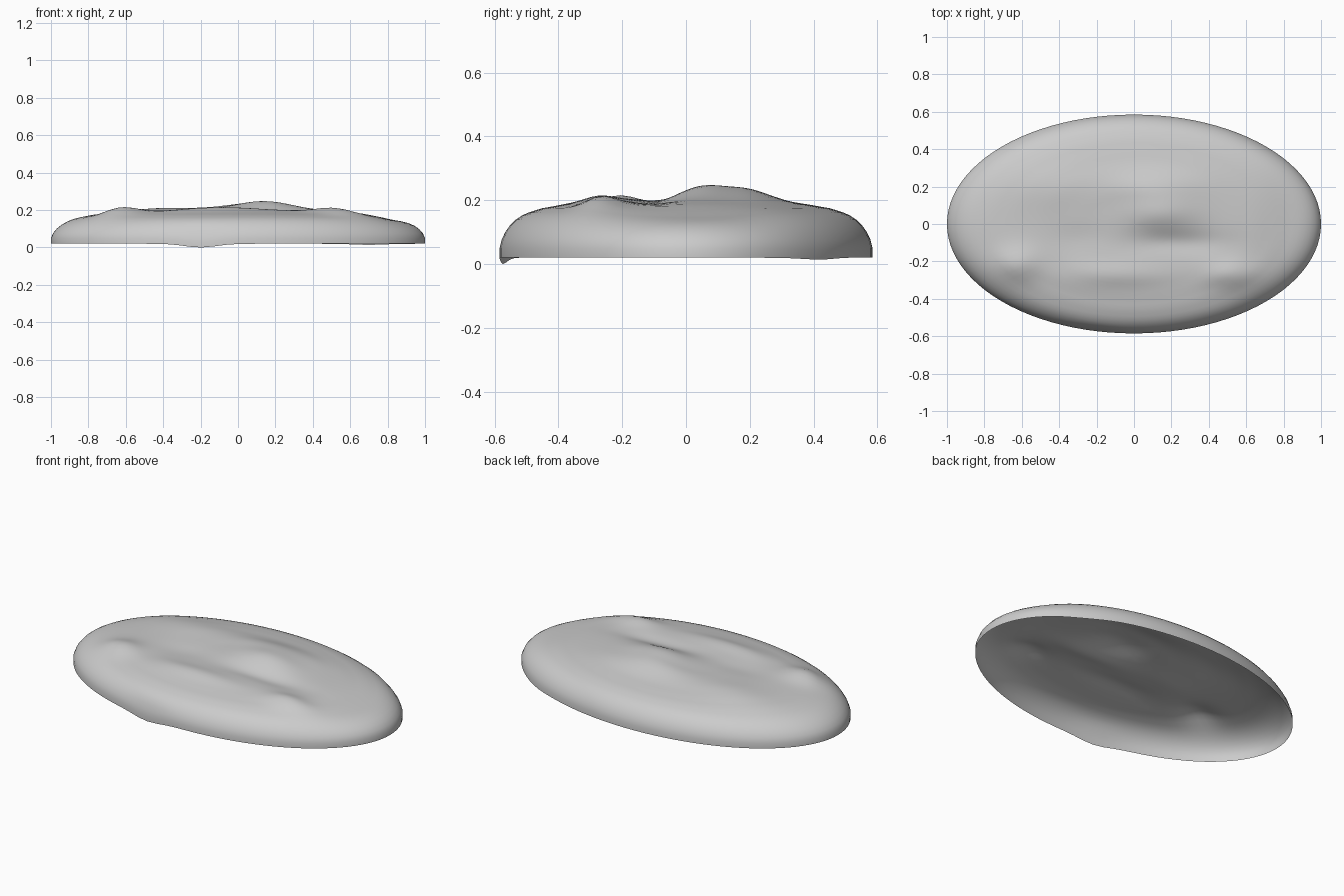
import bpy, bmesh, math

if "Cube" in bpy.data.objects:
    bpy.data.objects.remove(bpy.data.objects["Cube"])

A, B = 1.0, 0.585
RINGS, SEGS = 30, 96

# Dome cross-section: (relative radius, height)
PROFILE = [(0, .203), (.3, .202), (.5, .196), (.65, .187), (.78, .174), (.87, .156),
           (.93, .132), (.97, .1), (.99, .075), (1, .05), (1, .02)]

# Soft lumps and hollows: x, y, radius x, radius y, height
LUMPS = [(.14, .06, .2, .1, .042), (.1, .2, .25, .09, .03), (-.63, -.22, .12, .09, .038),
         (.52, -.27, .14, .07, .03), (-.1, -.27, .28, .07, .018), (.25, -.1, .25, .06, -.016),
         (-.45, .2, .25, .13, .016), (.85, .0, .15, .3, -.022), (-.3, -.08, .15, .08, -.008)]


def sample(t):
    """Point on the profile by fraction of its arc, stretched for even spacing."""
    pts = [(r * .8, z) for r, z in PROFILE]
    d = [0]
    for p, q in zip(pts, pts[1:]):
        d.append(d[-1] + math.dist(p, q))
    s = t * d[-1]
    for i in range(len(pts) - 1):
        if s <= d[i + 1] + 1e-9:
            f = (s - d[i]) / (d[i + 1] - d[i])
            (r0, z0), (r1, z1) = PROFILE[i], PROFILE[i + 1]
            return r0 + f * (r1 - r0), z0 + f * (z1 - z0)
    return PROFILE[-1]


def lump(x, y, r):
    h = sum(a * math.exp(-((x - cx) / sx) ** 2 - ((y - cy) / sy) ** 2)
            for cx, cy, sx, sy, a in LUMPS)
    return h * max(0, 1 - r ** 8)


bm = bmesh.new()
centre = bm.verts.new((0, 0, PROFILE[0][1] + lump(0, 0, 0)))
rings = []
for k in range(1, RINGS + 1):
    r, z = sample(k / RINGS)
    ring = []
    for j in range(SEGS):
        a = 2 * math.pi * j / SEGS
        x, y = A * r * math.cos(a), B * r * math.sin(a)
        h = z + lump(x, y, r)
        # Slight sags in the open rim
        if r > .95:
            w = (r - .95) / .05
            h -= w * .02 * math.exp(-((x + .2) / .12) ** 2) * (y < 0)
            h -= w * .006 * math.exp(-((x - .7) / .12) ** 2) * (y > 0)
        ring.append(bm.verts.new((x, y, h)))
    rings.append(ring)

# Skin the shell, open underneath
for j in range(SEGS):
    n = (j + 1) % SEGS
    bm.faces.new((centre, rings[0][j], rings[0][n]))
    for p, q in zip(rings, rings[1:]):
        bm.faces.new((p[j], q[j], q[n], p[n]))
for f in bm.faces:
    f.smooth = True

mesh = bpy.data.meshes.new("stone_shell")
bm.to_mesh(mesh)
bm.free()
shell = bpy.data.objects.new("stone_shell", mesh)
bpy.context.collection.objects.link(shell)
